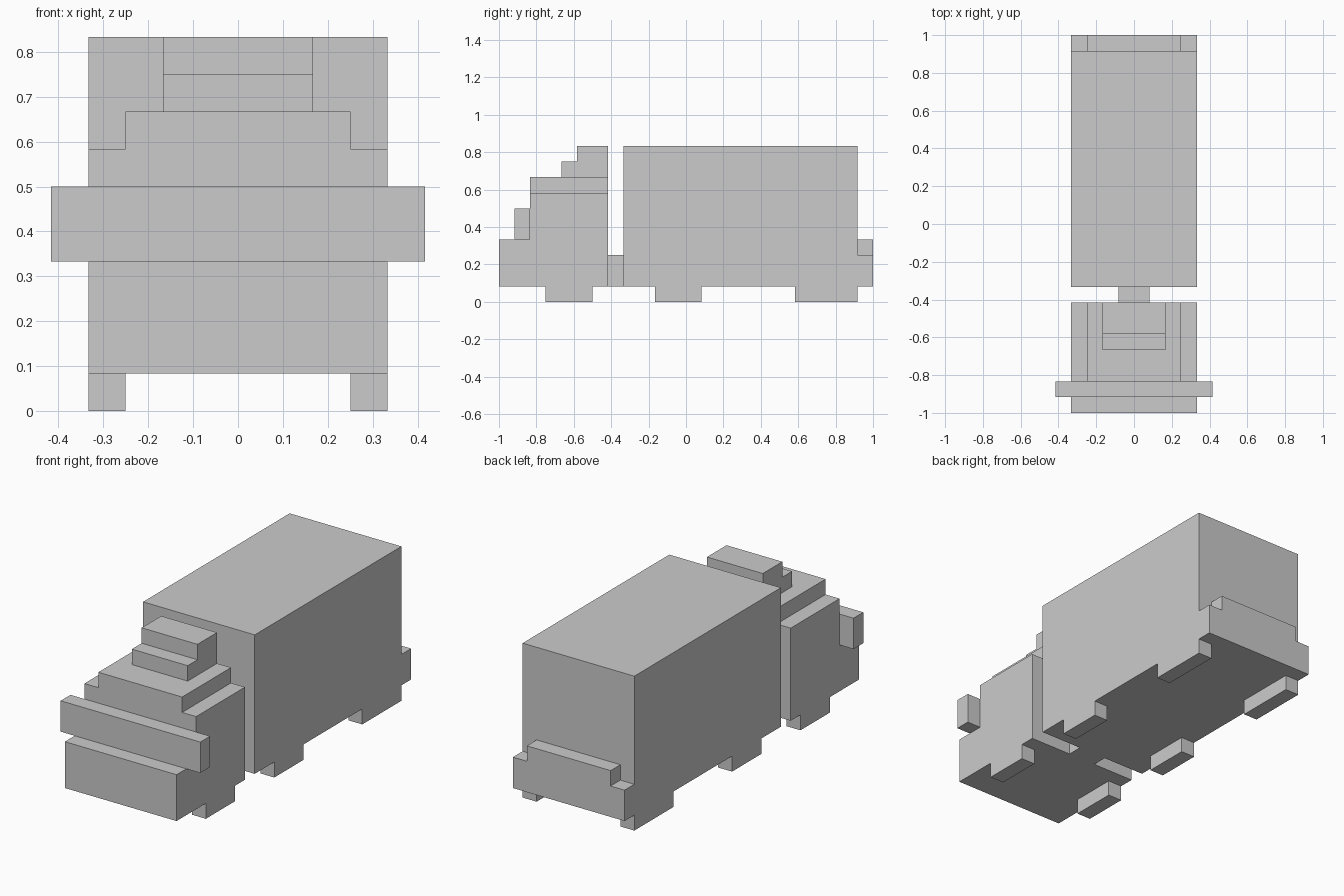
import bpy
import bmesh

if "Cube" in bpy.data.objects:
    bpy.data.objects.remove(bpy.data.objects["Cube"])

U = 1 / 12  # the model sits on a grid of twelfths


def extrude_side(name, x0, x1, profile):
    """Extrude a side profile of (y, z) points from x0 to x1, in grid units."""
    bm = bmesh.new()
    face = bm.faces.new([bm.verts.new((x0 * U, y * U, z * U)) for y, z in profile])
    extruded = bmesh.ops.extrude_face_region(bm, geom=[face])
    moved = [g for g in extruded["geom"] if isinstance(g, bmesh.types.BMVert)]
    bmesh.ops.translate(bm, verts=moved, vec=((x1 - x0) * U, 0, 0))
    bmesh.ops.recalc_face_normals(bm, faces=bm.faces)
    mesh = bpy.data.meshes.new(name)
    bm.to_mesh(mesh)
    bm.free()
    obj = bpy.data.objects.new(name, mesh)
    bpy.context.collection.objects.link(obj)
    return obj


def box(name, x0, x1, y0, y1, z0, z1):
    return extrude_side(name, x0, x1, [(y0, z0), (y1, z0), (y1, z1), (y0, z1)])


# Cab with its low front step
extrude_side("cab_body", -4, 4,
             [(-12, 1), (-5, 1), (-5, 7), (-10, 7), (-10, 4), (-12, 4)])
box("cab_crown", -3, 3, -10, -5, 7, 8)

# Stepped wind deflector on the roof
extrude_side("roof_deflector", -2, 2,
             [(-8, 8), (-5, 8), (-5, 10), (-7, 10), (-7, 9), (-8, 9)])

# Wide bar across the front
box("front_bar", -5, 5, -11, -10, 4, 6)

# Hitch and trailer
box("hitch", -1, 1, -5, -4, 1, 3)
box("trailer", -4, 4, -4, 11, 1, 10)

# Rear bumper with a raised middle
box("rear_bumper", -4, 4, 11, 12, 1, 3)
box("rear_bumper_top", -3, 3, 11, 12, 3, 4)

# Wheel blocks, flush with both sides
for label, y0, y1 in (("front", -9, -6), ("middle", -2, 1), ("rear", 7, 11)):
    for side, x0 in (("left", -4), ("right", 3)):
        box(f"{label}_wheel_{side}", x0, x0 + 1, y0, y1, 0, 1)
